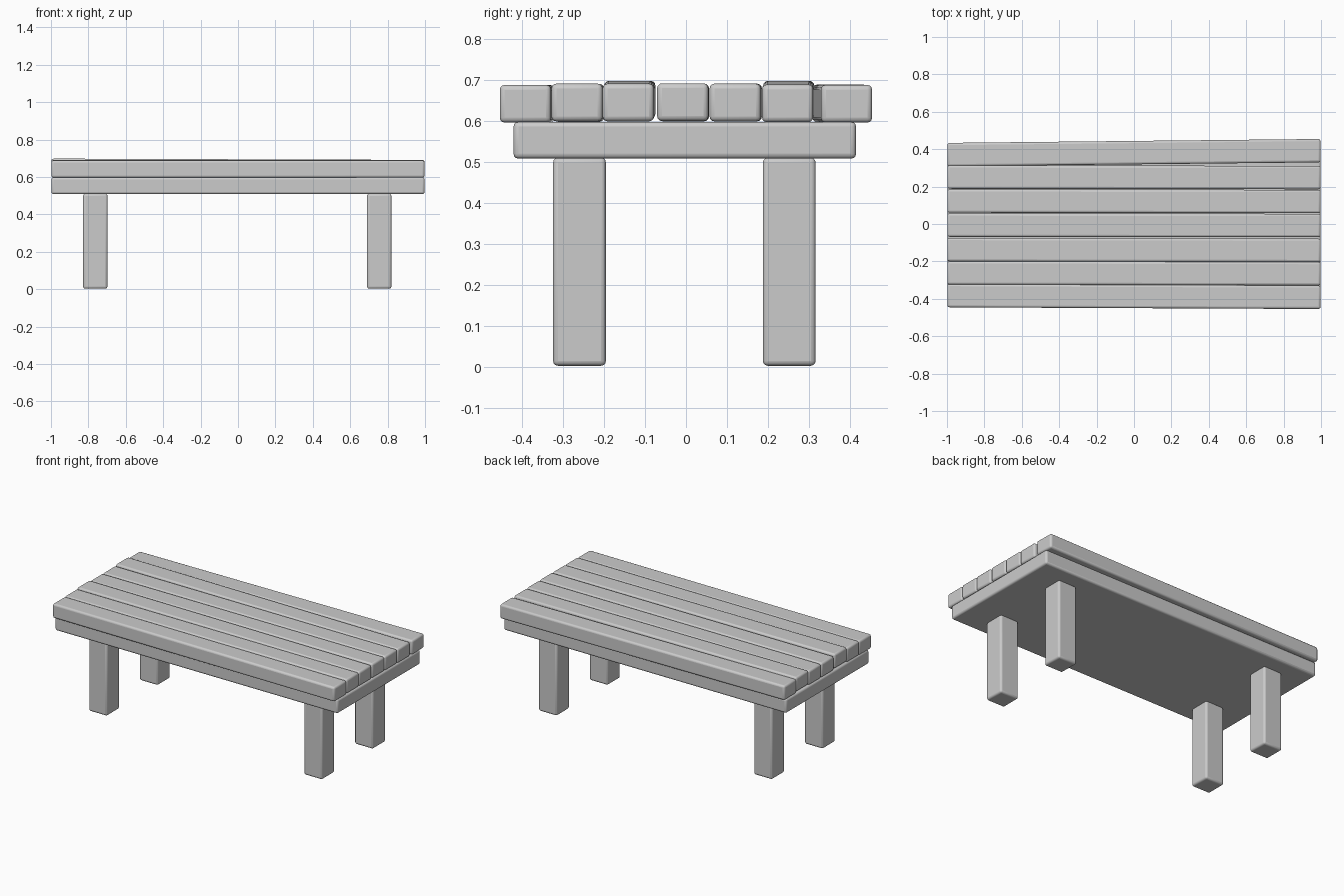
import bpy
from math import atan2, dist
from mathutils import Vector

if "Cube" in bpy.data.objects:
    bpy.data.objects.remove(bpy.data.objects["Cube"])


def beam(name, center, size, yaw=0.0, pitch=0.0):
    """Rounded wooden block, optionally a little crooked."""
    bpy.ops.mesh.primitive_cube_add(size=1, location=center)
    ob = bpy.context.object
    ob.name = name
    ob.scale = size
    bpy.ops.object.transform_apply(location=False, rotation=False, scale=True)
    ob.rotation_euler = (0, pitch, yaw)
    bev = ob.modifiers.new("rounded_edges", 'BEVEL')
    bev.width = 0.012
    bev.segments = 3
    bpy.ops.object.shade_smooth_by_angle()
    return ob


# Legs
for xn, x in (("left", -0.763), ("right", 0.755)):
    for yn, y in (("front", -0.26), ("back", 0.252)):
        beam(f"{yn}_{xn}_leg", (x, y, 0.2565), (0.13, 0.129, 0.508))

# Support slab under the planks
beam("support_slab", (0, -0.003, 0.553), (1.995, 0.836, 0.09))

# Top planks: centre y and z at the left end, then at the right end
planks = [
    (-0.383, 0.642, -0.392, 0.642),
    (-0.261, 0.644, -0.266, 0.645),
    (-0.137, 0.652, -0.141, 0.645),
    (-0.006, 0.645, -0.008, 0.646),
    (0.123, 0.645, 0.120, 0.645),
    (0.251, 0.652, 0.248, 0.643),
    (0.371, 0.643, 0.392, 0.642),
]
for i, (yl, zl, yr, zr) in enumerate(planks):
    beam(f"plank_{i + 1}", (0, (yl + yr) / 2, (zl + zr) / 2), (1.995, 0.125, 0.092),
         yaw=atan2(yr - yl, 2), pitch=atan2(zl - zr, 2))
